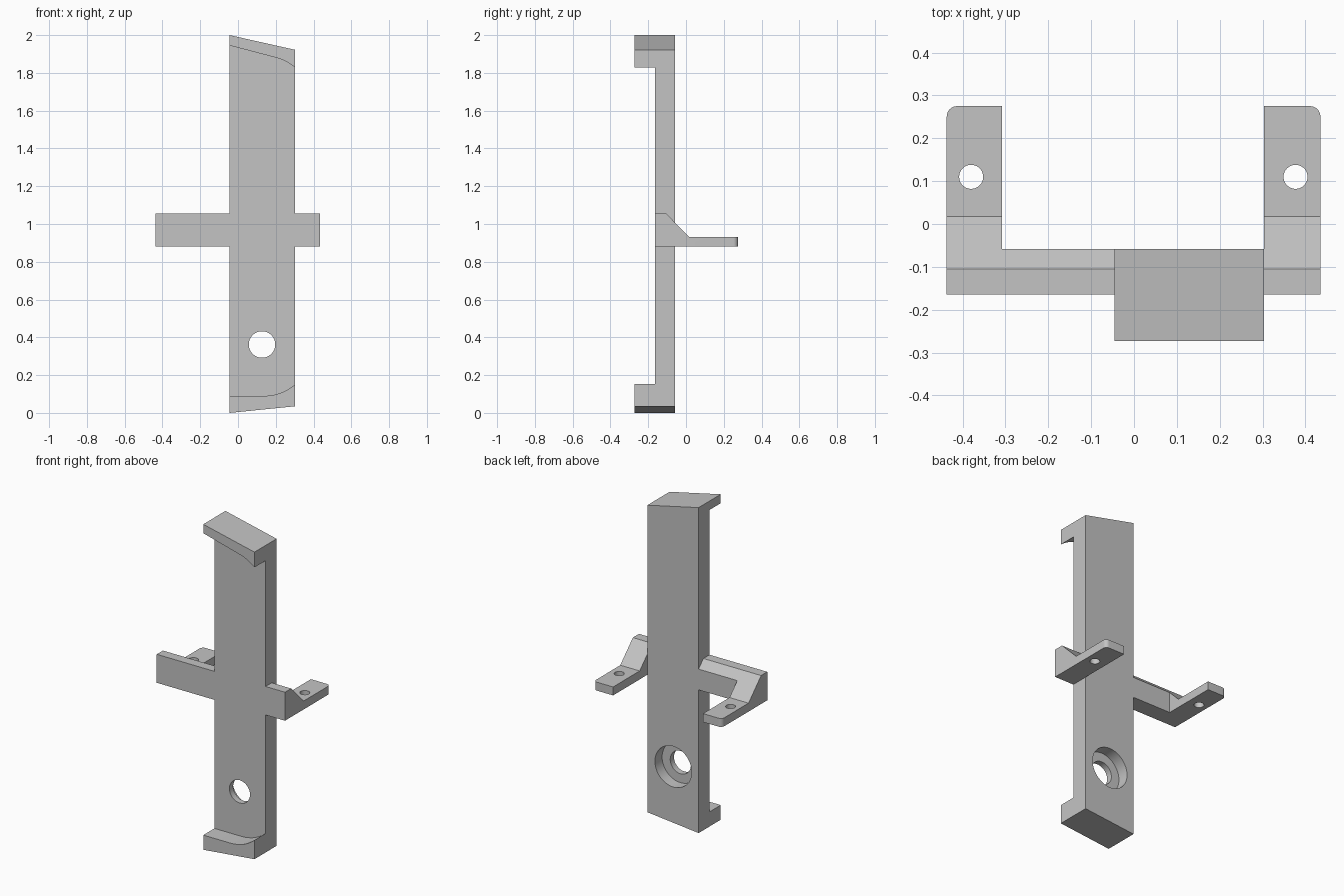
import bpy
import bmesh
import math
from mathutils import Vector, Matrix

cube = bpy.data.objects.get("Cube")
if cube:
    bpy.data.objects.remove(cube, do_unlink=True)

grey = bpy.data.materials.new("plain grey")
grey.use_nodes = True
grey.diffuse_color = (0.55, 0.55, 0.55, 1)
grey.node_tree.nodes["Principled BSDF"].inputs["Base Color"].default_value = (0.55, 0.55, 0.55, 1)


def add_object(name, bm):
    bmesh.ops.recalc_face_normals(bm, faces=bm.faces)
    mesh = bpy.data.meshes.new(name)
    bm.to_mesh(mesh)
    bm.free()
    mesh.materials.append(grey)
    ob = bpy.data.objects.new(name, mesh)
    bpy.context.collection.objects.link(ob)
    return ob


def prism(points, place, start, end):
    """Sweep a 2D profile between two depths; place maps (u, v, depth) to xyz."""
    bm = bmesh.new()
    face = bm.faces.new([bm.verts.new(place(u, v, start)) for u, v in points])
    new = bmesh.ops.extrude_face_region(bm, geom=[face])["geom"]
    shift = Vector(place(0, 0, end)) - Vector(place(0, 0, start))
    bmesh.ops.translate(bm, vec=shift, verts=[g for g in new if isinstance(g, bmesh.types.BMVert)])
    return bm


def along_y(u, v, d):
    return (u, d, v)


def along_x(u, v, d):
    return (d, u, v)


def cylinder(name, radius, depth, centre, axis):
    bm = bmesh.new()
    turn = Matrix.Rotation(math.pi / 2, 4, "X") if axis == "Y" else Matrix.Identity(4)
    bmesh.ops.create_cone(bm, cap_ends=True, segments=64, radius1=radius, radius2=radius,
                          depth=depth, matrix=Matrix.Translation(centre) @ turn)
    return add_object(name, bm)


def combine(target, other, operation):
    mod = target.modifiers.new(operation.lower(), "BOOLEAN")
    mod.operation = operation
    mod.solver = "EXACT"
    mod.object = other
    bpy.ops.object.select_all(action="DESELECT")
    bpy.context.view_layer.objects.active = target
    target.select_set(True)
    bpy.ops.object.modifier_apply(modifier=mod.name)
    bpy.data.objects.remove(other, do_unlink=True)


def curve(a, b, c, steps=14):
    a, b, c = Vector(a), Vector(b), Vector(c)
    return [tuple(a.lerp(b, i / steps).lerp(b.lerp(c, i / steps), i / steps))
            for i in range(steps + 1)]


LEFT_X, RIGHT_X = -0.045, 0.303
FRONT, BACK, LIP = -0.165, -0.058, -0.273

# Upright plate with slanted ends
outline = [(LEFT_X, 0), (RIGHT_X, 0.035), (RIGHT_X, 1.922), (LEFT_X, 2)]
frame = add_object("mounting_frame", prism(outline, along_y, LIP, BACK))

# Front recess that leaves the curved lips at both ends
lower = [(-0.2, 0.09)] + curve((0.14, 0.09), (0.235, 0.092), (RIGHT_X, 0.152)) + [(0.5, 0.33)]
upper = [(0.5, 1.67)] + curve((RIGHT_X, 1.828), (0.257, 1.866), (0.2, 1.881)) + [(-0.2, 1.986)]
recess = add_object("recess_cutter", prism(lower + upper, along_y, -0.5, FRONT))
combine(frame, recess, "DIFFERENCE")

# Cross bracket: gusseted side profile swept across, rear corners rounded
side = [(FRONT, 0.88), (0.275, 0.88), (0.275, 0.932), (0.017, 0.932), (-0.105, 1.055), (FRONT, 1.055)]
bm = prism(side, along_x, -0.437, 0.435)
corners = [e for e in bm.edges
           if all(v.co.y > 0.27 for v in e.verts) and abs(e.verts[0].co.z - e.verts[1].co.z) > 0.01]
bmesh.ops.bevel(bm, geom=corners, offset=0.024, segments=8, profile=0.5, affect="EDGES")
bracket = add_object("cross_bracket", bm)

# Gap between the two rear arms
gap = [(-0.308, 0.7), (RIGHT_X, 0.7), (RIGHT_X, 1.3), (-0.308, 1.3)]
combine(bracket, add_object("gap_cutter", prism(gap, along_y, BACK, 0.5)), "DIFFERENCE")

# Screw holes in the arms
for x in (-0.38, 0.377):
    combine(bracket, cylinder("screw_cutter", 0.028, 0.4, (x, 0.11, 0.9), "Z"), "DIFFERENCE")

combine(frame, bracket, "UNION")

# Through hole, counterbored from the back
combine(frame, cylinder("hole_cutter", 0.07, 0.6, (0.127, -0.1, 0.362), "Y"), "DIFFERENCE")
combine(frame, cylinder("counterbore_cutter", 0.125, 0.2, (0.127, BACK + 0.03, 0.362), "Y"), "DIFFERENCE")

bpy.ops.object.select_all(action="DESELECT")
frame.select_set(True)
bpy.context.view_layer.objects.active = frame
bpy.ops.object.shade_smooth_by_angle(angle=math.radians(25))
